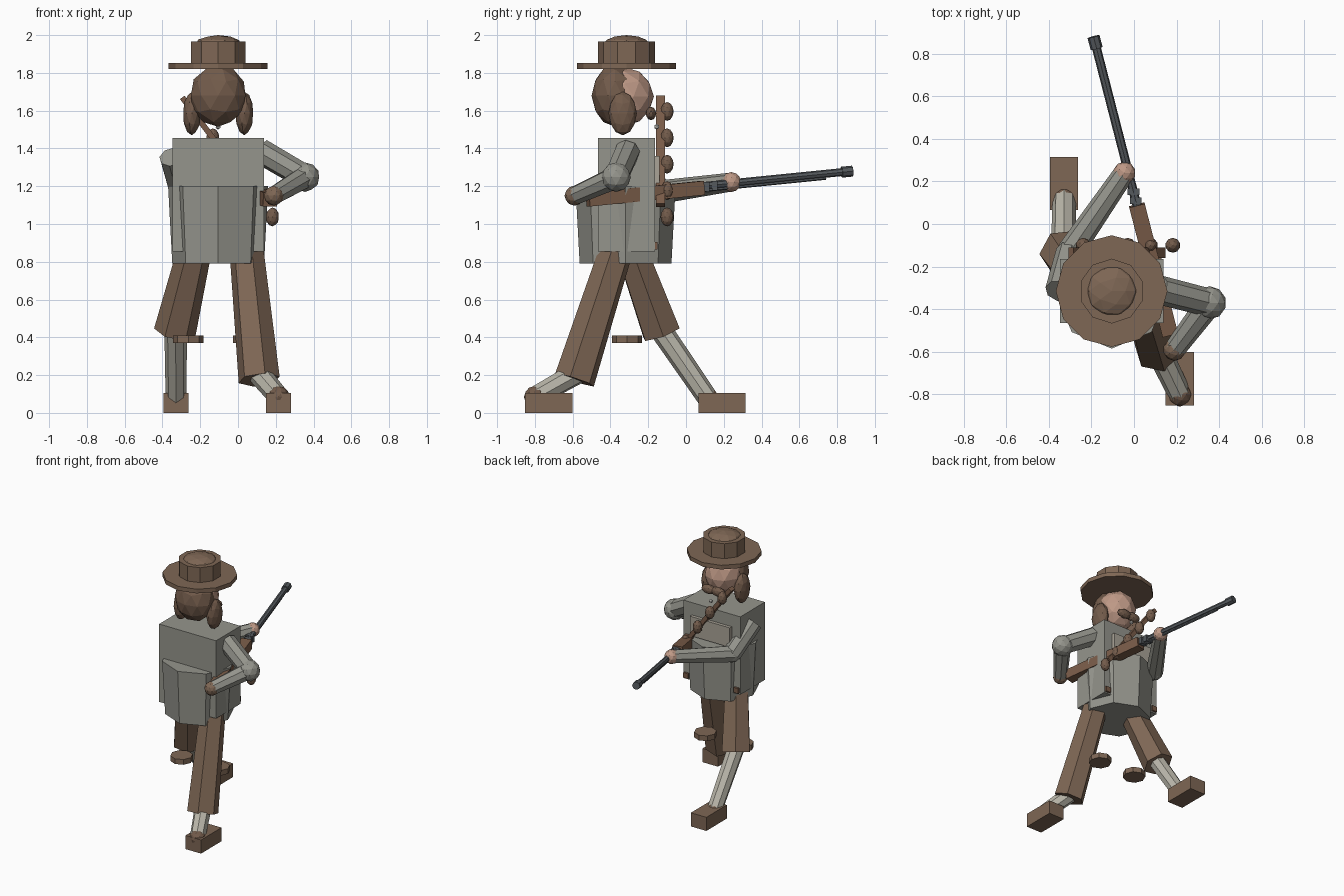
import bpy
from math import pi
from mathutils import Vector

cube = bpy.data.objects.get("Cube")
if cube:
    bpy.data.objects.remove(cube, do_unlink=True)


def material(name, *rgb):
    m = bpy.data.materials.new(name)
    m.use_nodes = True
    m.diffuse_color = (*rgb, 1)
    m.node_tree.nodes["Principled BSDF"].inputs["Base Color"].default_value = (*rgb, 1)
    return m


BROWN = material("brown felt", .21, .135, .09)
HAIR = material("brown hair", .17, .105, .07)
TROUSER = material("brown trousers", .21, .135, .09)
WOOD = material("stock wood", .19, .105, .065)
COAT = material("grey coat", .30, .30, .265)
SOCK = material("pale stockings", .50, .48, .41)
LINEN = material("linen", .40, .37, .31)
SKIN = material("skin", .52, .32, .24)
METAL = material("gun metal", .09, .10, .11)
PEARL = material("pearl", .75, .73, .68)
MID = -.105     # x of the body's mirror plane


def finish(name, mat):
    ob = bpy.context.object
    ob.name = name
    ob.data.materials.append(mat)
    return ob


def box(name, mat, centre, size):
    bpy.ops.mesh.primitive_cube_add(size=1, location=centre)
    bpy.context.object.scale = size
    return finish(name, mat)


def ball(name, mat, centre, radii, detail=2):
    bpy.ops.mesh.primitive_ico_sphere_add(subdivisions=detail, radius=1, location=centre)
    bpy.context.object.scale = radii if isinstance(radii, tuple) else (radii,) * 3
    return finish(name, mat)


def limb(name, mat, start, end, r1, r2=None, sides=8):
    """Tapered prism between two points."""
    a, b = Vector(start), Vector(end)
    bpy.ops.mesh.primitive_cone_add(vertices=sides, radius1=r1, radius2=r2 or r1,
                                    depth=(b - a).length, location=(a + b) / 2)
    bpy.context.object.rotation_euler = (b - a).to_track_quat('Z', 'Y').to_euler()
    return finish(name, mat)


def disc(name, mat, x, y, z1, z2, r1, r2=None, sides=8):
    bpy.ops.mesh.primitive_cone_add(vertices=sides, radius1=r1, radius2=r2 or r1,
                                    depth=z2 - z1, location=(x, y, (z1 + z2) / 2))
    return finish(name, mat)


def bar(name, mat, start, end, width, height):
    """Box between two points."""
    a, b = Vector(start), Vector(end)
    ob = box(name, mat, (a + b) / 2, (width, height, (b - a).length))
    ob.rotation_euler = (b - a).to_track_quat('Z', 'Y').to_euler()
    return ob


# Hat
disc("hat_brim", BROWN, MID, -.315, 1.82, 1.852, .262, sides=12)
disc("hat_crown", BROWN, MID, -.315, 1.85, 1.967, .152, sides=10)
ball("hat_dome", BROWN, (MID, -.315, 1.95), (.125, .125, .05))

# Head
ball("face", SKIN, (MID, -.325, 1.675), (.14, .155, .155))
ball("back_hair", HAIR, (MID, -.375, 1.68), (.152, .125, .165))
for side, word in ((1, "left"), (-1, "right")):
    ball(f"{word}_side_lock", HAIR, (MID + side * .139, -.335, 1.585), (.048, .075, .115))
    ball(f"{word}_moustache", HAIR, (MID + side * .04, -.185, 1.585), (.06, .028, .035))
ball("collar_pearl", PEARL, (MID, -.155, 1.515), .015, 1)

# Coat
box("coat_body", COAT, (MID, -.315, 1.155), (.485, .3, .6))
disc("coat_skirt", COAT, MID, -.32, .79, 1.2, .243, .265)
box("shirt_panel", LINEN, (MID, -.155, 1.285), (.34, .03, .15))
for side in (1, -1):
    box("hem_clasp", WOOD, (MID + side * .215, -.165, .885), (.04, .03, .04))

# Shoulder belt with pouches
top, low = Vector((-.295, -.135, 1.67)), Vector((.135, -.135, 1.1))
belt = bar("shoulder_belt", WOOD, top, low, .05, .03)
for i in range(5):
    p = top.lerp(low, .13 + i * .245)
    ball("belt_pouch", HAIR, (p.x, -.1, p.z), (.035, .035, .05))

# Arms: shoulder, elbow, hand
arms = {"left": ((.12, -.31, 1.385), (.355, -.37, 1.248), (.19, -.59, 1.15), .078, TROUSER),
        "right": ((-.35, -.315, 1.355), (-.3, -.13, 1.17), (-.045, .24, 1.222), .062, SKIN)}
for word, (shoulder, elbow, hand, size, hand_mat) in arms.items():
    limb(f"{word}_upper_arm", COAT, shoulder, elbow, .068, .066)
    ball(f"{word}_elbow", COAT, elbow, size)
    limb(f"{word}_forearm", COAT, elbow, hand, .062, .05)
    ball(f"{word}_hand", hand_mat, hand, .053)

# Legs: hip, knee, ankle, boot centre
legs = {"left": ((.045, -.37, .86), (.112, -.59, .175), (.215, -.8, .085), (.215, -.727)),
        "right": ((-.235, -.28, .84), (-.335, -.13, .425), (-.328, .12, .07), (-.328, .19))}
for word, (hip, knee, ankle, boot) in legs.items():
    limb(f"{word}_trouser", TROUSER, hip, knee, .092, .112, 6)
    start = Vector(knee).lerp(Vector(hip), .05)
    limb(f"{word}_stocking", SOCK, start, ankle, .06, .055)
    ball(f"{word}_ankle", HAIR, ankle, .058)
    box(f"{word}_boot", BROWN, (*boot, .0525), (.132, .25, .105))
for side in (1, -1):
    disc("trouser_cuff", BROWN, MID + side * .158, -.312, .37, .41, .08)

# Rifle along one straight line
breech, muzzle = Vector((.17, -.52, 1.14)), Vector((-.19, .88, 1.28))


def along(t, drop=0):
    return breech.lerp(muzzle, t) - Vector((0, 0, drop))


bar("rifle_stock", WOOD, along(0, .01), along(.435, .01), .075, .075)
limb("rifle_barrel", METAL, along(.4), along(1), .021)
limb("ramrod", METAL, along(.44, .022), along(.9, .022), .01, sides=6)
limb("muzzle_ring", METAL, along(.96), along(1), .029)
for t in (.45, .48):
    box("rifle_lock", METAL, along(t, .005), (.055, .03, .05))
